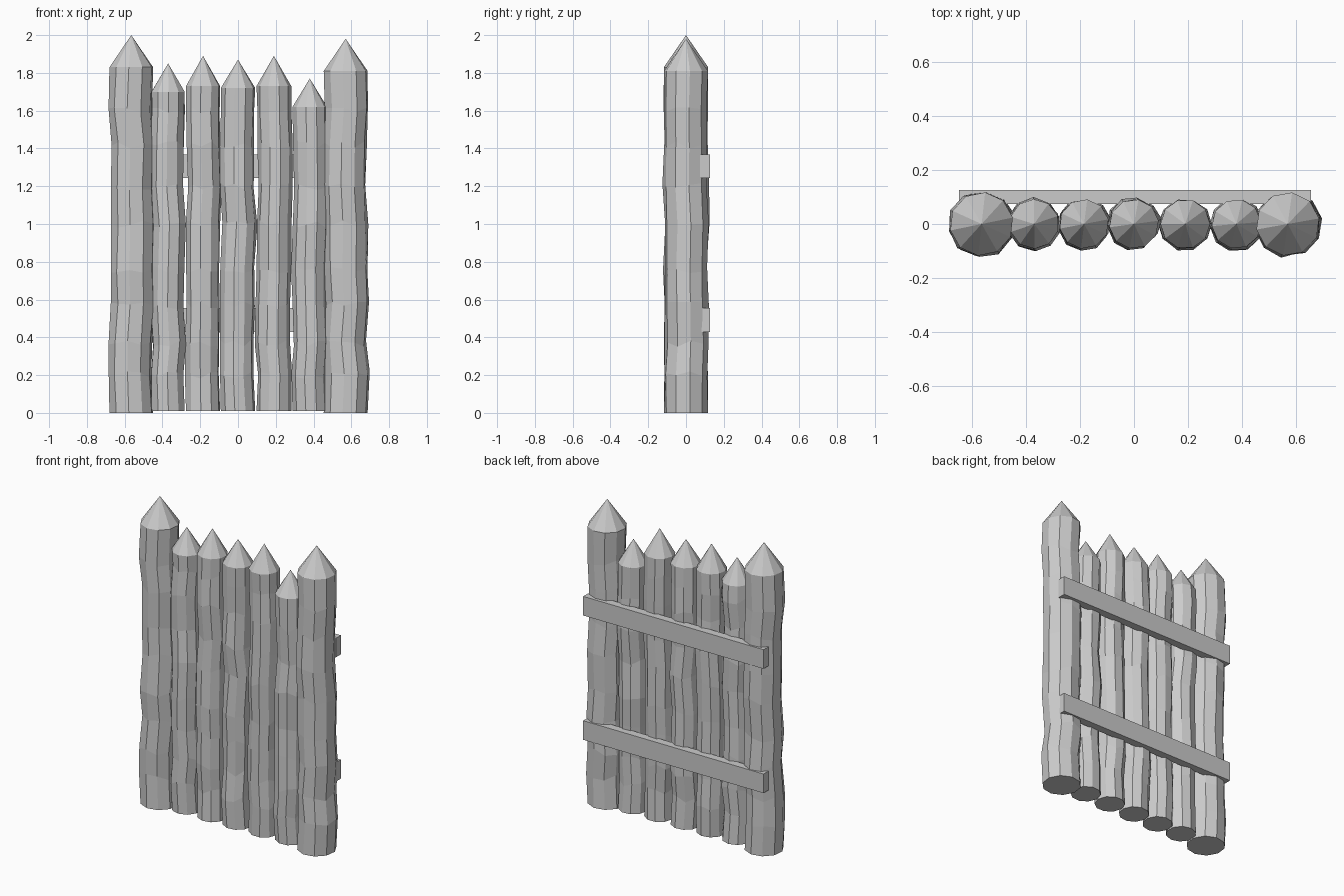
import bpy, bmesh, math, random
from mathutils import Vector

cube = bpy.data.objects.get("Cube")
if cube:
    bpy.data.objects.remove(cube, do_unlink=True)

random.seed(7)
SIDES = 10
RING_HEIGHTS = (0.2, 0.37, 0.57, 0.76, 1.0, 1.2, 1.42, 1.6)

grey = bpy.data.materials.new("weathered_grey")
grey.use_nodes = True
colour = (0.6, 0.6, 0.6, 1)
grey.diffuse_color = colour
grey.node_tree.nodes["Principled BSDF"].inputs["Base Color"].default_value = colour


def finish(name, bm):
    bmesh.ops.recalc_face_normals(bm, faces=bm.faces)
    mesh = bpy.data.meshes.new(name)
    bm.to_mesh(mesh)
    bm.free()
    mesh.materials.append(grey)
    obj = bpy.data.objects.new(name, mesh)
    bpy.context.collection.objects.link(obj)
    return obj


def post(name, x, radius, base, shoulder, tip):
    """Rough-hewn log: wobbling rings closed by a sharpened point."""
    bm = bmesh.new()
    turn = random.uniform(0, math.tau / SIDES)
    heights = [base] + [z for z in RING_HEIGHTS if z < shoulder - 0.08] + [shoulder]
    rings = []
    for z in heights:
        middle = z not in (base, shoulder)
        sway = 0.009 if middle else 0
        centre = Vector((x + random.uniform(-sway, sway),
                         random.uniform(-sway, sway), z))
        ring = []
        for i in range(SIDES):
            angle = turn + math.tau * i / SIDES
            r = radius * (random.uniform(0.95, 1.03) if middle else 1)
            drop = random.uniform(-0.02, 0.02) if middle else 0
            offset = Vector((r * math.cos(angle), r * math.sin(angle), drop))
            ring.append(bm.verts.new(centre + offset))
        rings.append(ring)
    point = bm.verts.new((x, 0, tip))
    bm.faces.new(rings[0])
    for low, high in zip(rings, rings[1:]):
        for i in range(SIDES):
            j = (i + 1) % SIDES
            bm.faces.new((low[i], low[j], high[j], high[i]))
    for i in range(SIDES):
        bm.faces.new((rings[-1][i], rings[-1][(i + 1) % SIDES], point))
    return finish(name, bm)


def rail(name, z):
    """Flat board nailed across the back."""
    bm = bmesh.new()
    bmesh.ops.create_cube(bm, size=1)
    bmesh.ops.scale(bm, vec=(1.305, 0.052, 0.125), verts=bm.verts)
    obj = finish(name, bm)
    obj.location = (0.003, 0.1, z)
    return obj


# Thick end posts
post("right_end_post", -0.565, 0.118, 0, 1.83, 2.0)
post("left_end_post", 0.57, 0.118, 0, 1.81, 1.98)

# Thinner pickets between them: x, shoulder height, tip height
pickets = [(-0.37, 1.7, 1.85), (-0.185, 1.73, 1.89), (0, 1.72, 1.87),
           (0.19, 1.73, 1.89), (0.38, 1.62, 1.77)]
for n, (x, shoulder, tip) in enumerate(pickets, 1):
    post(f"picket_{n}", x, 0.092, 0.01, shoulder, tip)

# Cross boards
rail("lower_rail", 0.492)
rail("upper_rail", 1.305)
